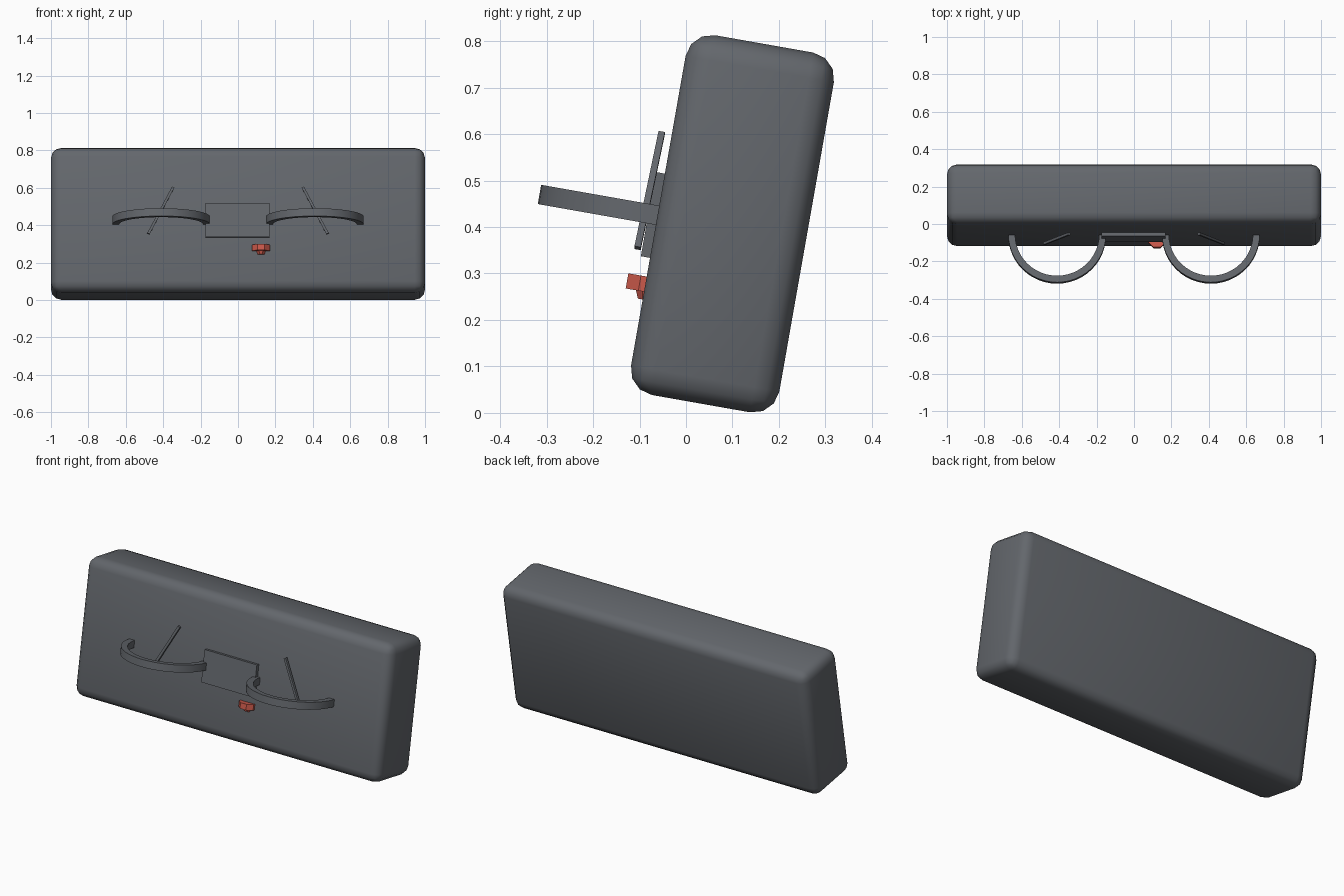
import bpy, bmesh
from math import radians, sin, cos, pi
from mathutils import Matrix, Vector

if "Cube" in bpy.data.objects:
    bpy.data.objects.remove(bpy.data.objects["Cube"])

# Everything is built in the frame of the case, then leaned back 10 degrees
LEAN = Matrix.Translation((0, 0.10, 0.407)) @ Matrix.Rotation(radians(-10), 4, 'X')
FACE = -0.162


def material(name, color):
    mat = bpy.data.materials.new(name)
    mat.diffuse_color = (*color, 1)
    mat.use_nodes = True
    mat.node_tree.nodes["Principled BSDF"].inputs["Base Color"].default_value = mat.diffuse_color
    return mat


DARK = material("dark_grey", (0.125, 0.135, 0.15))
RED = material("red", (0.6, 0.1, 0.07))


def make(name, bm, mat=DARK):
    bmesh.ops.recalc_face_normals(bm, faces=bm.faces)
    me = bpy.data.meshes.new(name)
    bm.to_mesh(me)
    bm.free()
    me.materials.append(mat)
    ob = bpy.data.objects.new(name, me)
    bpy.context.collection.objects.link(ob)
    ob.matrix_world = LEAN
    return ob


def smooth(ob, angle=40):
    bpy.ops.object.select_all(action='DESELECT')
    ob.select_set(True)
    bpy.context.view_layer.objects.active = ob
    bpy.ops.object.shade_smooth_by_angle(angle=radians(angle))


def box(name, size, loc, rot=Matrix.Identity(4), bevel=0):
    bm = bmesh.new()
    m = Matrix.Translation(loc) @ rot @ Matrix.Diagonal((*size, 1))
    bmesh.ops.create_cube(bm, size=1, matrix=m)
    if bevel:
        bmesh.ops.bevel(bm, geom=bm.edges[:], offset=bevel, segments=3,
                        profile=0.5, affect='EDGES')
    return make(name, bm)


def half_ring(name, cx, cz, outer, inner, height, n=24):
    bm = bmesh.new()
    arc = [pi + pi * i / n for i in range(n + 1)]
    rows = []
    for a in arc:
        rows.append([bm.verts.new((cx + r * cos(a), FACE + 0.003 + r * sin(a), cz + h))
                     for r, h in ((outer, -height / 2), (outer, height / 2),
                                  (inner, height / 2), (inner, -height / 2))])
    for p, q in zip(rows, rows[1:]):
        for k in range(4):
            bm.faces.new((p[k], p[(k + 1) % 4], q[(k + 1) % 4], q[k]))
    bm.faces.new(rows[0])
    bm.faces.new(rows[-1])
    return make(name, bm)


# Rounded case, smooth all over
smooth(box("case", (2.0, 0.324, 0.786), (0, 0, 0), bevel=0.055), 60)

# Centre plate
box("centre_plate", (0.342, 0.024, 0.184), (-0.002, FACE - 0.008, -0.011))

# Half-ring guards and slanted needles, one per dial
for s, side in ((-1, "left"), (1, "right")):
    smooth(half_ring(side + "_guard", s * 0.411, -0.01, 0.261, 0.225, 0.042))
    top = Vector((s * 0.347, -0.184, 0.166))
    low = Vector((s * 0.479, -0.192, -0.087))
    d = top - low
    rot = d.to_track_quat('Z', 'Y').to_matrix().to_4x4()
    box(side + "_needle", (0.014, 0.014, d.length), (top + low) / 2, rot)

# Red eight-sided knob with a small stem below
bm = bmesh.new()
for r1, r2, z0, z1 in ((0.051, 0.051, -0.177, -0.144), (0.019, 0.027, -0.194, -0.176)):
    bmesh.ops.create_cone(bm, cap_ends=True, segments=8, radius1=r1, radius2=r2, depth=z1 - z0,
                          matrix=Matrix.Translation((0.123, -0.155, (z0 + z1) / 2))
                          @ Matrix.Rotation(pi / 8, 4, 'Z'))
make("knob", bm, RED)
